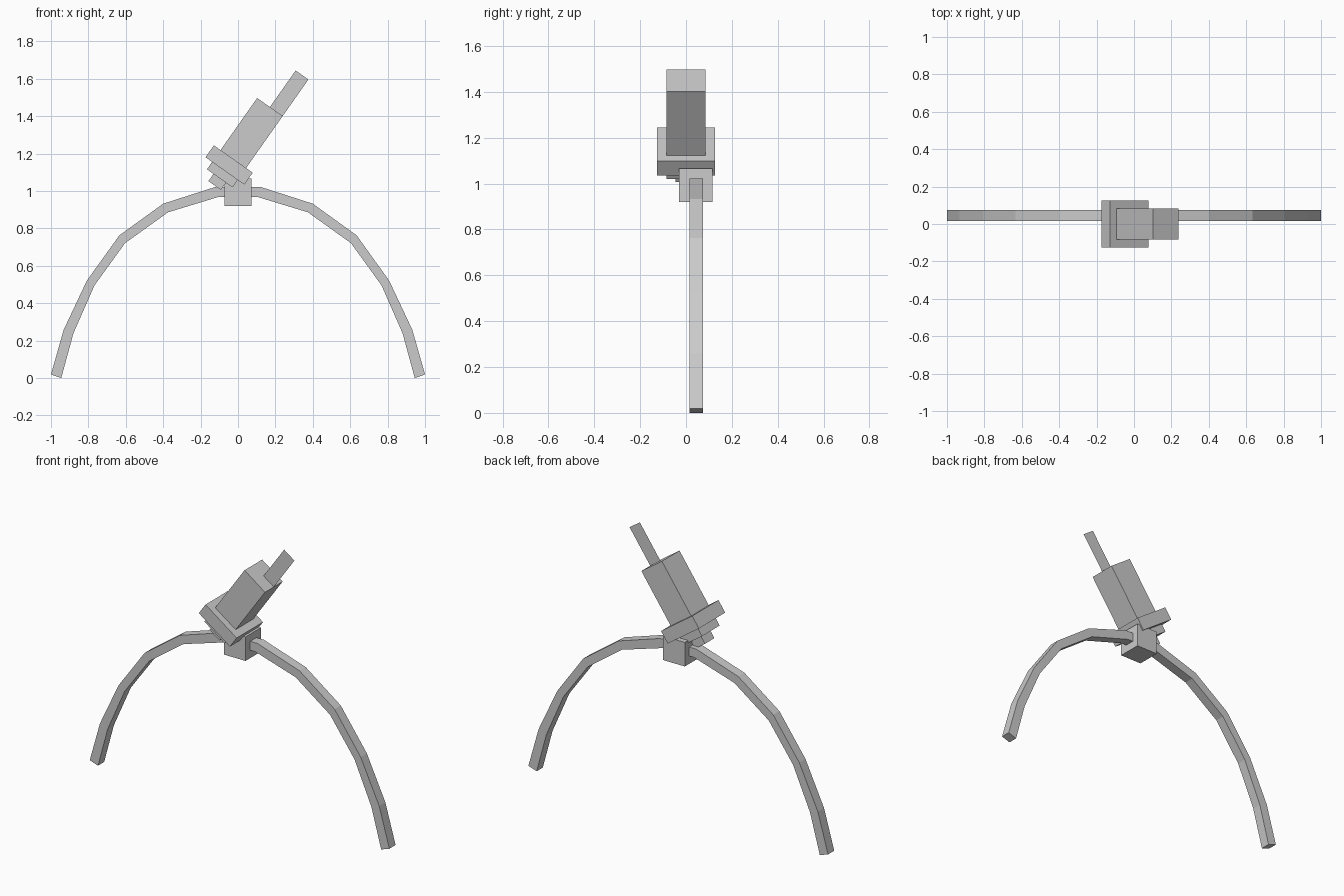
import bpy, bmesh, math
from mathutils import Matrix, Vector

if "Cube" in bpy.data.objects:
    bpy.data.objects.remove(bpy.data.objects["Cube"])

TILT = math.atan2(0.576, 0.818)
# tilted frame of the clamp: origin at the flange underside, local z along its axis
FRAME = Matrix.Translation((-0.070, 0, 1.107)) @ Matrix.Rotation(TILT, 4, 'Y')


def finish(name, bm):
    bmesh.ops.recalc_face_normals(bm, faces=bm.faces)
    me = bpy.data.meshes.new(name)
    bm.to_mesh(me)
    bm.free()
    ob = bpy.data.objects.new(name, me)
    bpy.context.collection.objects.link(ob)
    return ob


def box(name, size, centre, frame=Matrix.Identity(4)):
    bm = bmesh.new()
    m = frame @ Matrix.Translation(centre) @ Matrix.Diagonal((*size, 1))
    bmesh.ops.create_cube(bm, size=1, matrix=m)
    return finish(name, bm)


# curved handle: outer and inner outline of the right half, mirrored to the left
outer = [(0.12, 1.022), (0.40, 0.932), (0.634, 0.763), (0.808, 0.521), (0.932, 0.258), (1.0, 0.019)]
inner = [(0.105, 0.968), (0.374, 0.886), (0.604, 0.721), (0.767, 0.496), (0.88, 0.239), (0.945, 0.0)]
Y0, Y1 = 0.015, 0.074


def mirrored(pts):
    return [(-x, z) for x, z in reversed(pts)] + pts


bm = bmesh.new()
rings = []
for (xo, zo), (xi, zi) in zip(mirrored(outer), mirrored(inner)):
    rings.append([bm.verts.new(p) for p in
                  ((xo, Y0, zo), (xo, Y1, zo), (xi, Y1, zi), (xi, Y0, zi))])
for a, b in zip(rings, rings[1:]):
    for i in range(4):
        j = (i + 1) % 4
        bm.faces.new((a[i], a[j], b[j], b[i]))
bm.faces.new(rings[0])
bm.faces.new(rings[-1])
finish("curved_arch", bm)

# joint block on top of the arch
box("joint_block", (0.144, 0.145, 0.145), (-0.001, 0.043, 0.993))

# tilted clamp: barrel, flange and small neck
box("barrel", (0.167, 0.168, 0.466), (0, 0, 0.185), FRAME)
box("flange", (0.254, 0.251, 0.078), (0, 0, 0.039), FRAME)
box("neck", (0.082, 0.09, 0.05), (0, 0, -0.070), FRAME)

# flat blade standing on the barrel's end
bm = bmesh.new()
bm.faces.new([bm.verts.new(FRAME @ Vector((u, 0, v)))
              for u, v in ((0, 0.418), (0.0835, 0.418), (0.0835, 0.657), (0, 0.657))])
finish("flat_blade", bm)
